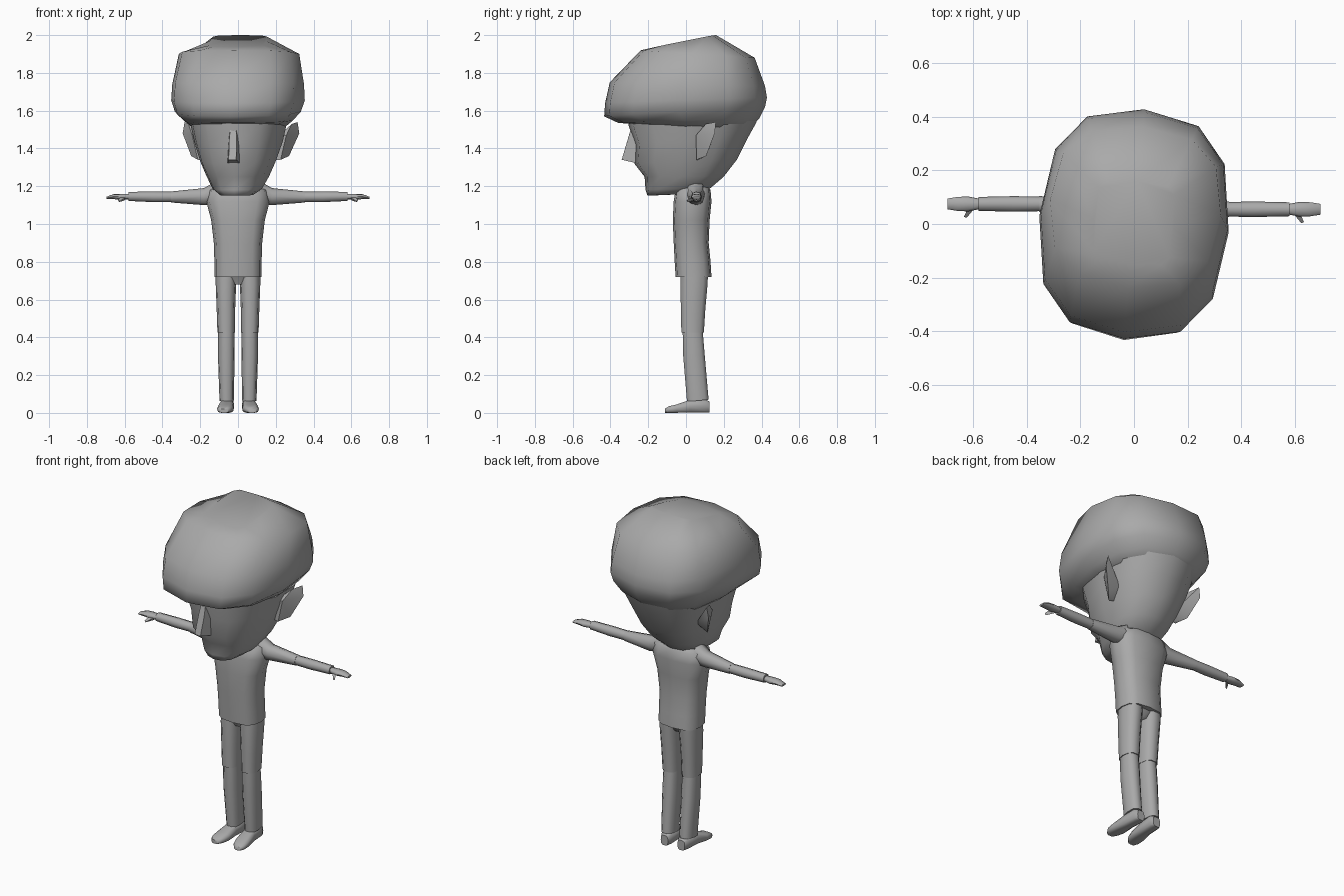
import bpy, bmesh, math
from mathutils import Vector, Matrix

grey = bpy.data.materials.new("plain grey")
grey.diffuse_color = (0.40, 0.40, 0.40, 1)
TURN = Matrix.Rotation(math.radians(-5), 4, 'Z')   # head looks slightly aside


def finish(name, bm, turn=False, angle=55):
    bmesh.ops.recalc_face_normals(bm, faces=bm.faces[:])
    if turn:
        bm.transform(TURN)
    me = bpy.data.meshes.new(name)
    bm.to_mesh(me)
    bm.free()
    me.materials.append(grey)
    ob = bpy.data.objects.new(name, me)
    bpy.context.collection.objects.link(ob)
    bpy.ops.object.select_all(action='DESELECT')
    ob.select_set(True)
    bpy.context.view_layer.objects.active = ob
    bpy.ops.object.shade_smooth_by_angle(angle=math.radians(angle))
    return ob


def loft(name, rings, n=10, turn=False, angle=55):
    """Skin rings of (centre, half axis u, half axis v, squareness)."""
    bm = bmesh.new()
    loops = []
    for c, u, v, p in rings:
        loop = []
        for i in range(n):
            t = 2 * math.pi * i / n
            cu, sv = math.cos(t), math.sin(t)
            cu = math.copysign(abs(cu) ** (2 / p), cu)
            sv = math.copysign(abs(sv) ** (2 / p), sv)
            loop.append(bm.verts.new(Vector(c) + Vector(u) * cu + Vector(v) * sv))
        loops.append(loop)
    for a, b in zip(loops, loops[1:]):
        for i in range(n):
            j = (i + 1) % n
            bm.faces.new((a[i], a[j], b[j], b[i]))
    bm.faces.new(loops[0])
    bm.faces.new(loops[-1])
    return finish(name, bm, turn, angle)


def slab(yf, zf, yb, zb, rx, p=2.4, x=0):
    """Tilted ring given by its front and back points and half width."""
    return ((x, (yf + yb) / 2, (zf + zb) / 2), (rx, 0, 0),
            (0, (yb - yf) / 2, (zb - zf) / 2), p)


def across(x, y, z, ry, rz, p=2.4):
    """Upright ring for parts running sideways."""
    return ((x, y, z), (0, ry, 0), (0, 0, rz), p)


def hull(name, pts, turn=False, angle=55):
    bm = bmesh.new()
    vs = [bm.verts.new(p) for p in pts]
    res = bmesh.ops.convex_hull(bm, input=vs)
    junk = [g for g in res["geom_interior"] if isinstance(g, bmesh.types.BMVert)]
    bmesh.ops.delete(bm, geom=junk, context='VERTS')
    return finish(name, bm, turn, angle)


# Hair, overhanging the face and sides
loft("hair", [
    slab(-0.28, 1.53, 0.33, 1.50, 0.25),
    slab(-0.36, 1.535, 0.39, 1.56, 0.29),
    slab(-0.435, 1.57, 0.42, 1.62, 0.335, 2.6),
    slab(-0.43, 1.64, 0.43, 1.67, 0.355, 2.6),
    slab(-0.405, 1.75, 0.42, 1.73, 0.35, 2.6),
    slab(-0.24, 1.92, 0.365, 1.88, 0.32, 2.6),
    slab(-0.15, 1.938, 0.16, 2.0, 0.15, 5)], 12, True, 80)

# Head from chin to under the hair
loft("head", [
    slab(-0.205, 1.15, 0.03, 1.16, 0.09),
    slab(-0.215, 1.18, 0.13, 1.19, 0.13),
    slab(-0.22, 1.25, 0.20, 1.25, 0.165),
    slab(-0.275, 1.32, 0.27, 1.34, 0.20),
    slab(-0.27, 1.42, 0.325, 1.45, 0.235),
    slab(-0.305, 1.52, 0.37, 1.53, 0.255),
    slab(-0.30, 1.60, 0.41, 1.63, 0.28)], 12, True, 80)

# Nose
hull("nose", [(-0.015, -0.29, 1.51), (0.015, -0.29, 1.51),
              (-0.02, -0.31, 1.44), (0.02, -0.31, 1.44),
              (-0.02, -0.34, 1.34), (0.02, -0.34, 1.34),
              (-0.035, -0.25, 1.32), (0.035, -0.25, 1.32),
              (-0.025, -0.24, 1.50), (0.025, -0.24, 1.50)], True)

# Torso with a short neck
loft("torso", [
    slab(-0.055, 0.72, 0.135, 0.72, 0.125, 2.8),
    slab(-0.06, 0.80, 0.13, 0.80, 0.125, 2.8),
    slab(-0.065, 0.90, 0.12, 0.90, 0.128, 2.8),
    slab(-0.07, 1.02, 0.125, 1.02, 0.142, 2.8),
    slab(-0.065, 1.12, 0.135, 1.12, 0.168, 2.8),
    slab(-0.055, 1.18, 0.13, 1.18, 0.155, 2.8),
    slab(-0.03, 1.21, 0.11, 1.21, 0.09)], 12)

# Hips joining the thighs
loft("hips", [
    slab(-0.01, 0.68, 0.09, 0.68, 0.03),
    slab(-0.03, 0.74, 0.115, 0.74, 0.11, 2.8)], 10)

for s, side in ((-1, "left"), (1, "right")):
    # Ear, flaring outwards and back
    hull(side + "_ear", [(s * x, y, z) for x, y, z in (
        (0.30, 0.185, 1.54), (0.275, 0.13, 1.53), (0.31, 0.18, 1.48),
        (0.26, 0.13, 1.36), (0.25, 0.075, 1.47), (0.22, 0.075, 1.34),
        (0.20, 0.08, 1.46), (0.19, 0.08, 1.34), (0.19, 0.14, 1.40))], True, 40)

    # Arm pieces, held straight out
    ya = 0.065 - s * 0.01
    loft(side + "_upper_arm", [
        across(s * 0.12, 0.05, 1.165, 0.05, 0.06),
        across(s * 0.18, 0.055, 1.145, 0.043, 0.045),
        across(s * 0.355, ya, 1.143, 0.029, 0.029)], 8)
    loft(side + "_forearm", [
        across(s * 0.34, ya, 1.144, 0.027, 0.027),
        across(s * 0.45, ya, 1.144, 0.029, 0.028),
        across(s * 0.58, ya, 1.146, 0.026, 0.024)], 8)
    loft(side + "_hand", [
        across(s * 0.57, ya, 1.145, 0.018, 0.015),
        across(s * 0.62, ya, 1.144, 0.028, 0.016),
        across(s * 0.66, ya, 1.145, 0.026, 0.013),
        across(s * 0.697, ya, 1.138, 0.020, 0.006)], 8)
    hull(side + "_thumb", [(s * x, ya + y, z) for x, y, z in (
        (0.59, -0.01, 1.145), (0.62, -0.015, 1.145), (0.60, -0.012, 1.125),
        (0.635, -0.048, 1.128), (0.625, -0.052, 1.122), (0.63, -0.046, 1.116))])

    # Thigh, shin and foot
    loft(side + "_thigh", [
        slab(-0.03, 0.75, 0.12, 0.75, 0.056, 2.5, s * 0.062),
        slab(-0.032, 0.68, 0.117, 0.68, 0.054, 2.5, s * 0.064),
        slab(-0.03, 0.55, 0.105, 0.55, 0.049, 2.5, s * 0.064),
        slab(-0.027, 0.425, 0.097, 0.425, 0.046, 2.5, s * 0.063)], 10)
    loft(side + "_shin", [
        slab(-0.02, 0.44, 0.09, 0.44, 0.043, 2.5, s * 0.062),
        slab(-0.017, 0.30, 0.102, 0.30, 0.044, 2.5, s * 0.062),
        slab(0.003, 0.06, 0.122, 0.07, 0.038, 2.5, s * 0.06)], 10)
    loft(side + "_foot", [((s * x, y, h / 2), (w, 0, 0), (0, 0, h / 2), 3.2)
                          for x, y, w, h in (
        (0.055, 0.125, 0.024, 0.06), (0.056, 0.10, 0.036, 0.075),
        (0.060, 0.02, 0.036, 0.07), (0.066, -0.05, 0.044, 0.045),
        (0.072, -0.09, 0.038, 0.036), (0.074, -0.112, 0.022, 0.022))], 10)
